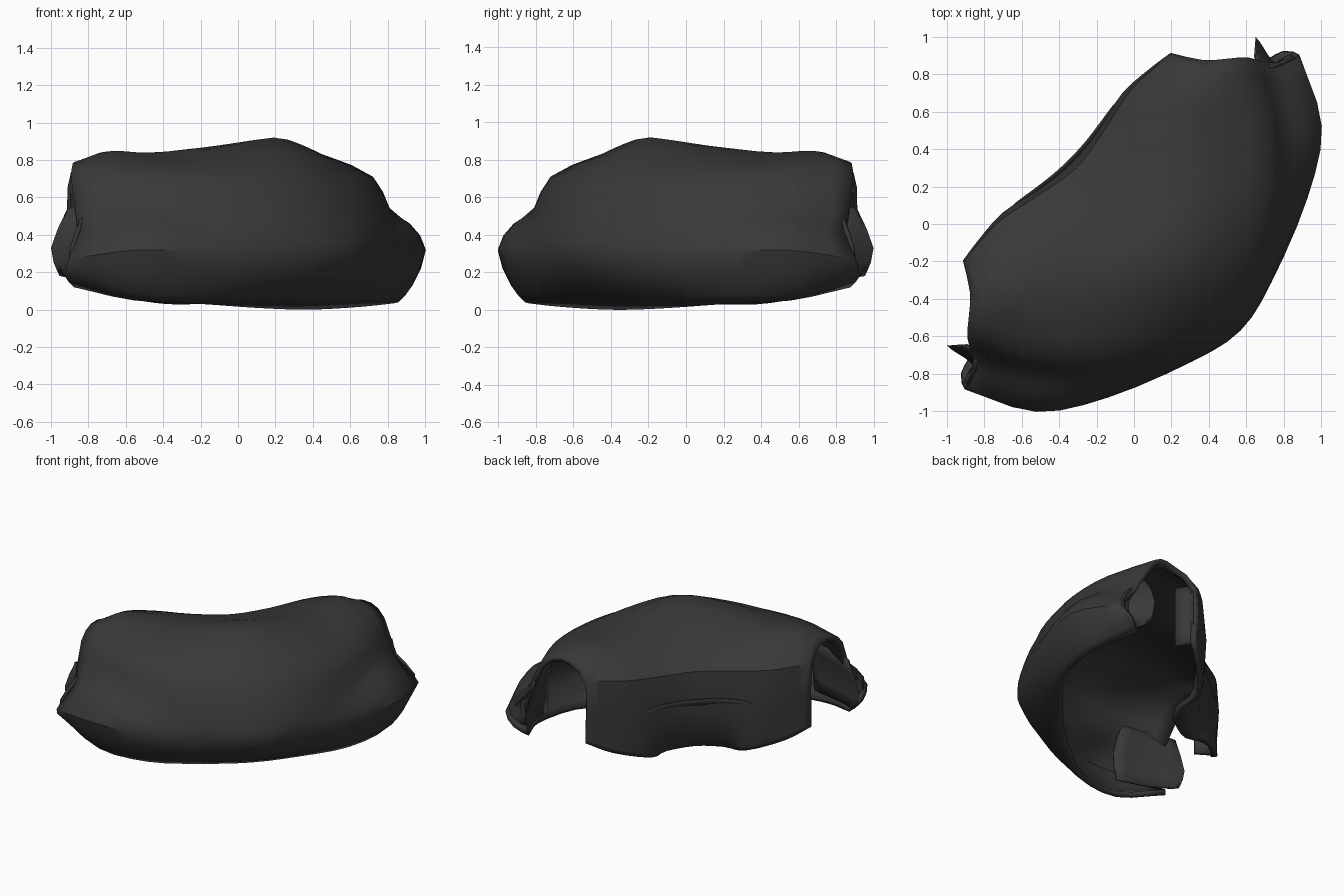
import bpy, bmesh, math
from mathutils import Vector

cube = bpy.data.objects.get("Cube")
if cube:
    bpy.data.objects.remove(cube, do_unlink=True)

charcoal = bpy.data.materials.new("charcoal")
charcoal.use_nodes = True
colour = (0.04, 0.04, 0.04, 1)
charcoal.diffuse_color = colour
charcoal.node_tree.nodes["Principled BSDF"].inputs["Base Color"].default_value = colour

# Half rails from the middle to the open end: (sideways, forward, height)
lip = [(0, .5, 0), (.35, .48, .01), (.7, .43, .03), (1.0, .21, .05), (1.12, -.12, .12)]
underside = [(0, .7, .13), (.35, .65, .13), (.72, .51, .13), (1.06, .26, .13), (1.22, -.09, .18)]
bulge = [(0, .806, .29), (.3, .74, .29), (.75, .56, .3), (1.08, .34, .32), (1.265, -.015, .27)]
ledge = [(0, .77, .43), (.35, .7, .43), (.72, .5, .43), (1.02, .28, .46), (1.18, -.05, .39)]
waist = [(0, .72, .54), (.35, .65, .54), (.7, .44, .54), (.98, .13, .55), (1.12, -.1, .47)]
shoulder = [(0, .6, .72), (.35, .54, .71), (.65, .36, .71), (.9, .1, .71), (1.06, -.2, .69)]
ridge = [(0, .27, .92), (.35, .2, .86), (.6, .07, .81), (.8, -.12, .82), (.98, -.27, .78)]
crest = [(0, -.1, .82), (.3, -.13, .83), (.55, -.24, .835), (.74, -.3, .84), (.88, -.36, .77)]
brow = [(0, -.43, .66), (.25, -.47, .66), (.5, -.52, .67), (.7, -.51, .68), (.79, -.5, .65)]
panel = [(0, -.45, .16), (.2, -.46, .15), (.4, -.52, .18), (.6, -.52, .24), (.79, -.5, .3)]
hem = [(0, -.29, .03), (.2, -.34, .03), (.33, -.49, .06), (.6, -.52, .13), (.79, -.5, .21)]
rails = [lip, underside, bulge, ledge, waist, shoulder, ridge, crest, brow, panel, hem]


def smooth_path(points, steps):
    """Pass a soft curve through the points."""
    pts = [Vector(p) for p in points]
    before = 2 * pts[0] - pts[1]
    if pts[0].x == 0 and pts[1].x > 0:
        before = Vector((-pts[1].x, pts[1].y, pts[1].z))
    pts = [before] + pts + [2 * pts[-1] - pts[-2]]
    path = []
    for a, b, c, d in zip(pts, pts[1:], pts[2:], pts[3:]):
        for i in range(steps):
            t = i / steps
            path.append(b + (c - a) * t / 2
                        + (a - b * 2.5 + c * 2 - d / 2) * t ** 2
                        + (b * 3 - a - c * 3 + d) * t ** 3 / 2)
    return path + [pts[-2]]


def loft(name, half_rails, thickness):
    """Skin the rails, mirror the half and give the skin a thickness."""
    along = [smooth_path(r, 3) for r in half_rails]
    across = [smooth_path(section, 2) for section in zip(*along)]
    bm = bmesh.new()
    grid = [[bm.verts.new((max(p.x, 0), -p.y, max(p.z, 0))) for p in column]
            for column in across]
    for left, right in zip(grid, grid[1:]):
        for i in range(len(left) - 1):
            bm.faces.new((left[i], right[i], right[i + 1], left[i + 1]))
    mesh = bpy.data.meshes.new(name)
    bm.to_mesh(mesh)
    bm.free()
    mesh.materials.append(charcoal)
    obj = bpy.data.objects.new(name, mesh)
    bpy.context.collection.objects.link(obj)
    obj.rotation_euler.z = math.radians(45)
    obj.modifiers.new("mirror", "MIRROR").use_clip = True
    solid = obj.modifiers.new("thickness", "SOLIDIFY")
    solid.thickness = thickness
    solid.offset = -1
    bpy.ops.object.select_all(action="DESELECT")
    obj.select_set(True)
    bpy.context.view_layer.objects.active = obj
    bpy.ops.object.shade_smooth_by_angle(angle=math.radians(35))


# Hollow curved shell, open below and at both ends
loft("curved_shell", rails, 0.04)

# Shallow fold across the back panel
fold_top = [(0, -.49, .47), (.12, -.495, .47), (.24, -.51, .46), (.34, -.525, .44), (.4, -.53, .4)]
fold_low = [(x, y + .03, z - .07) for x, y, z in fold_top]
loft("back_fold", [fold_top, fold_low], 0.008)

# Inward returns along the upright edges of the back panel
edge = [(.785, -.48, .22), (.785, -.48, .45), (.785, -.48, .67)]
loft("panel_edge_return", [edge, [(x - .03, y + .13, z) for x, y, z in edge]], 0.03)

# Folded end flap: from the shell rim into a groove, out to a thin fin, then inward
fin_low = [(1.21, -.08, .18), (1.12, -.08, .18), (1.14, -.21, .18), (1.06, -.02, .16), (.93, .2, .15)]
fin_mid = [(1.24, -.03, .33), (1.14, -.06, .33), (1.167, -.247, .33), (1.05, .0, .34), (.92, .22, .36)]
fin_top = [(1.11, -.09, .48), (1.08, -.1, .5), (1.1, -.19, .54), (1.02, -.04, .55), (.9, .16, .56)]
loft("end_flap", [fin_low, fin_mid, fin_top], 0.015)
